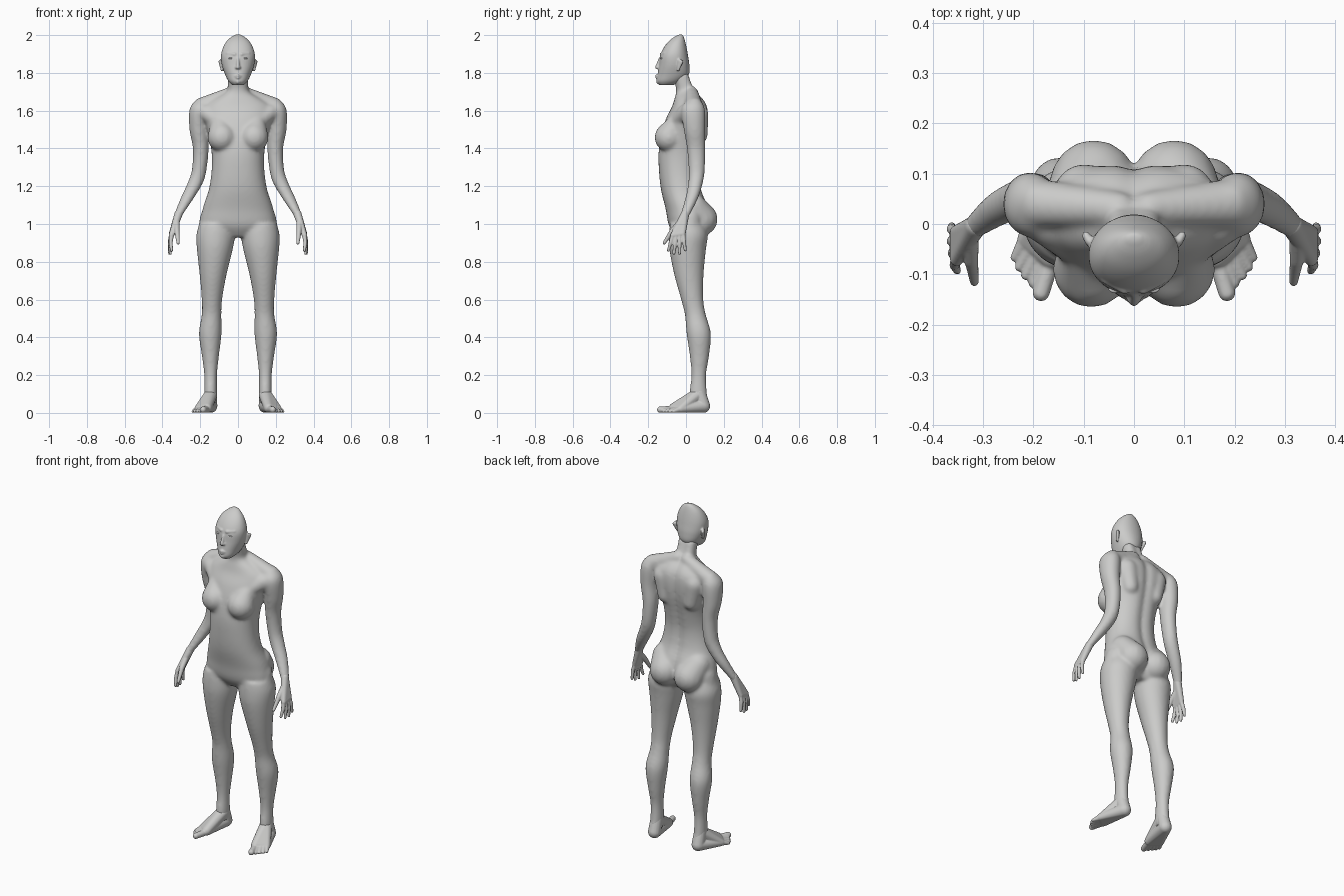
import bpy, bmesh, math
from mathutils import Vector

old = bpy.data.objects.get("Cube")
if old:
    bpy.data.objects.remove(old, do_unlink=True)


def material(name, color):
    mat = bpy.data.materials.new(name)
    mat.use_nodes = True
    mat.diffuse_color = color
    mat.node_tree.nodes["Principled BSDF"].inputs["Base Color"].default_value = color
    return mat


GREY = material("clay grey", (0.6, 0.6, 0.59, 1))
PALE = material("pale eye", (0.85, 0.85, 0.85, 1))
SIDES = (1, -1)


def spline(a, b, c, d, t):
    """Smooth interpolation between rows b and c."""
    return [0.5 * (2*q + (r - p)*t + (2*p - 5*q + 4*r - s)*t*t + (3*q - p - 3*r + s)*t**3)
            for p, q, r, s in zip(a, b, c, d)]


def loft(bm, rows, side=1, power=1.0, groove=0.0, steps=5, count=40):
    """Horizontal rings; each row is height, centre x, half width, front y, back y."""
    padded = [rows[0]] + rows + [rows[-1]]
    path = [spline(*padded[i:i + 4], k / steps) for i in range(len(rows) - 1) for k in range(steps)]
    path.append(rows[-1])
    rings = []
    for z, cx, rx, front, back in path:
        ring = []
        for k in range(count):
            a = math.tau * k / count
            c, s = math.cos(a), math.sin(a)
            x = rx * math.copysign(abs(c) ** power, c)
            y = (front + back) / 2 + (back - front) / 2 * math.copysign(abs(s) ** power, s)
            if s > 0:
                y -= groove * math.exp(-(x / 0.025) ** 2)
            ring.append(bm.verts.new((side * (cx + x), y, z)))
        rings.append(ring)
    for low, high in zip(rings, rings[1:]):
        for k in range(count):
            n = (k + 1) % count
            bm.faces.new((low[k], low[n], high[n], high[k]))
    bm.faces.new(rings[0][::-1])
    bm.faces.new(rings[-1])


def hull(bm, balls, side=1, scale=(1, 1, 1)):
    """Convex skin around balls given as x, y, z, radius."""
    verts = []
    for x, y, z, r in balls:
        for i in range(1, 12):
            lat = math.pi * i / 12
            for k in range(16):
                lon = math.tau * k / 16
                d = Vector((math.sin(lat) * math.cos(lon), math.sin(lat) * math.sin(lon), math.cos(lat)))
                verts.append(bm.verts.new((side * (x + r * d.x * scale[0]),
                                           y + r * d.y * scale[1], z + r * d.z * scale[2])))
    bmesh.ops.convex_hull(bm, input=verts)
    bmesh.ops.delete(bm, geom=[v for v in bm.verts if not v.link_faces], context='VERTS')


def finish(bm, name, voxel=0.0, smooth=0, mat=GREY):
    """Make the object and fuse its pieces into one soft skin."""
    bmesh.ops.recalc_face_normals(bm, faces=bm.faces)
    for f in bm.faces:
        f.smooth = True
    mesh = bpy.data.meshes.new(name)
    bm.to_mesh(mesh)
    bm.free()
    mesh.materials.append(mat)
    ob = bpy.data.objects.new(name, mesh)
    bpy.context.collection.objects.link(ob)
    if voxel:
        fuse = ob.modifiers.new("fuse", 'REMESH')
        fuse.mode = 'VOXEL'
        fuse.voxel_size = voxel
        fuse.use_smooth_shade = True
        relax = ob.modifiers.new("relax", 'SMOOTH')
        relax.factor = 0.5
        relax.iterations = smooth
    return ob


# Body: torso with neck, then arms, legs and soft forms on both sides
torso = [
    (.93, 0, .08, -.05, .08), (.99, 0, .19, -.09, .11), (1.08, 0, .187, -.108, .12),
    (1.18, 0, .155, -.132, .085), (1.28, 0, .14, -.143, .075), (1.38, 0, .14, -.145, .09),
    (1.48, 0, .158, -.13, .112), (1.56, 0, .178, -.105, .12), (1.62, 0, .18, -.075, .115),
    (1.66, 0, .13, -.062, .095), (1.70, 0, .062, -.052, .058), (1.74, 0, .055, -.058, .04),
    (1.8, 0, .055, -.08, .02)]
arm = [
    (1.665, .19, .025, .02, .07), (1.61, .203, .053, -.025, .1), (1.5, .208, .049, -.012, .102),
    (1.4, .197, .042, .005, .102), (1.29, .205, .039, .014, .1), (1.22, .225, .041, .012, .09),
    (1.14, .267, .036, -.003, .066), (1.06, .31, .025, -.027, .027), (1.03, .322, .02, -.035, .01)]
leg = [
    (1.0, .115, .09, -.085, .1), (.94, .119, .102, -.09, .115), (.86, .123, .094, -.087, .105),
    (.73, .132, .071, -.062, .093), (.6, .138, .054, -.026, .092), (.52, .14, .052, -.006, .105),
    (.42, .147, .06, .003, .132), (.3, .146, .045, .02, .122), (.2, .145, .034, .028, .107),
    (.1, .145, .034, .018, .112), (.05, .145, .032, .03, .12)]
bm = bmesh.new()
loft(bm, torso, power=0.9, groove=0.014)
for side in SIDES:
    loft(bm, arm, side)
    loft(bm, leg, side)
    # shoulder slope, shoulder blade, chest and seat
    hull(bm, [(.03, .03, 1.695, .035), (.19, .04, 1.62, .05)], side)
    hull(bm, [(.1, .06, 1.58, .06), (.085, .07, 1.47, .045)], side)
    hull(bm, [(.17, .0, 1.59, .045), (.09, -.06, 1.53, .04)], side)
    hull(bm, [(.085, -.09, 1.458, .077), (.1, -.06, 1.53, .045)], side)
    hull(bm, [(.08, .081, 1.025, .087), (.11, .04, 1.09, .07)], side)
    # hip to outer thigh, and kneecap
    hull(bm, [(.14, .02, 1.03, .062), (.155, .01, .92, .066)], side)
    hull(bm, [(.137, .012, .6, .037), (.137, .024, .55, .036)], side)
finish(bm, "body", 0.008, 14)

# Head: shallow egg with a flat back, nose, lips, chin and ears
skull = [
    (1.735, 0, .028, -.14, -.07), (1.755, 0, .05, -.153, -.02), (1.79, 0, .068, -.15, .015),
    (1.84, 0, .085, -.143, .018), (1.89, 0, .09, -.137, .011), (1.93, 0, .081, -.12, .004),
    (1.965, 0, .062, -.094, -.004), (1.99, 0, .036, -.063, -.012), (2.003, 0, .012, -.035, -.02)]
bm = bmesh.new()
loft(bm, skull, power=0.95)
hull(bm, [(0, -.138, 1.875, .007), (0, -.154, 1.83, .01)])
hull(bm, [(0, -.143, 1.755, .015)])
for side in SIDES:
    hull(bm, [(.007, -.147, 1.828, .009)], side)
    hull(bm, [(.0, -.156, 1.786, .007), (.022, -.143, 1.781, .004)], side)
    hull(bm, [(.0, -.155, 1.774, .007), (.02, -.143, 1.778, .004)], side)
    hull(bm, [(.018, -.13, 1.898, .01), (.055, -.11, 1.903, .01)], side)
    hull(bm, [(.088, -.035, 1.865, .009), (.096, -.022, 1.86, .008), (.085, -.042, 1.815, .007)], side)
finish(bm, "head", 0.004, 4)

# Eyes
for side, label in zip(SIDES, ("left", "right")):
    bm = bmesh.new()
    hull(bm, [(.038, -.128, 1.877, .013)], side, (1, .7, .4))
    finish(bm, label + "_eye", mat=PALE)

# Hands: palm fan, four fingers and thumb
tips = [(.362, -.004, .862), (.362, -.034, .845), (.358, -.064, .845), (.351, -.093, .86)]
for side, label in zip(SIDES, ("left", "right")):
    bm = bmesh.new()
    wrist = (.314, -.004, 1.055, .022)
    knuckles = [(.352, -.016 - .018 * i, .948 - .003 * i, .014) for i in range(4)]
    for pair in zip(knuckles, knuckles[1:]):
        hull(bm, [wrist, *pair], side)
    for base, tip in zip(knuckles, tips):
        middle = Vector(base[:3]).lerp(Vector(tip), 0.5) + Vector((.005, 0, 0))
        hull(bm, [(*base[:3], .012), (*middle, .0105)], side)
        hull(bm, [(*middle, .0105), (*tip, .008)], side)
    thumb = [(.326, -.02, 1.02, .018), (.323, -.072, .965, .014), (.317, -.115, .9, .009)]
    for pair in zip(thumb, thumb[1:]):
        hull(bm, pair, side)
    finish(bm, label + "_hand", 0.0035, 4)

# Feet: heel, instep and fanned toes
for side, label in zip(SIDES, ("left", "right")):
    bm = bmesh.new()
    heel = (.145, .092, .036, .036)
    balls = [(.163, -.065, .026, .026), (.212, -.03, .02, .02)]
    hull(bm, [heel, *balls], side)
    hull(bm, [(.145, .06, .095, .035), *balls], side)
    hull(bm, [(.145, .07, .11, .034), heel], side)
    for i, reach in enumerate((.075, .065, .061, .055, .045)):
        t = i / 4
        r = .017 if i == 0 else .012 - .001 * i
        base = Vector(balls[0][:3]).lerp(Vector(balls[1][:3]), t)
        tip = base + Vector((.3 + .4 * t, -1, 0)).normalized() * reach
        hull(bm, [(base.x, base.y, .02, .018), (tip.x, tip.y, r, r)], side)
    finish(bm, label + "_foot", 0.0035, 5)
